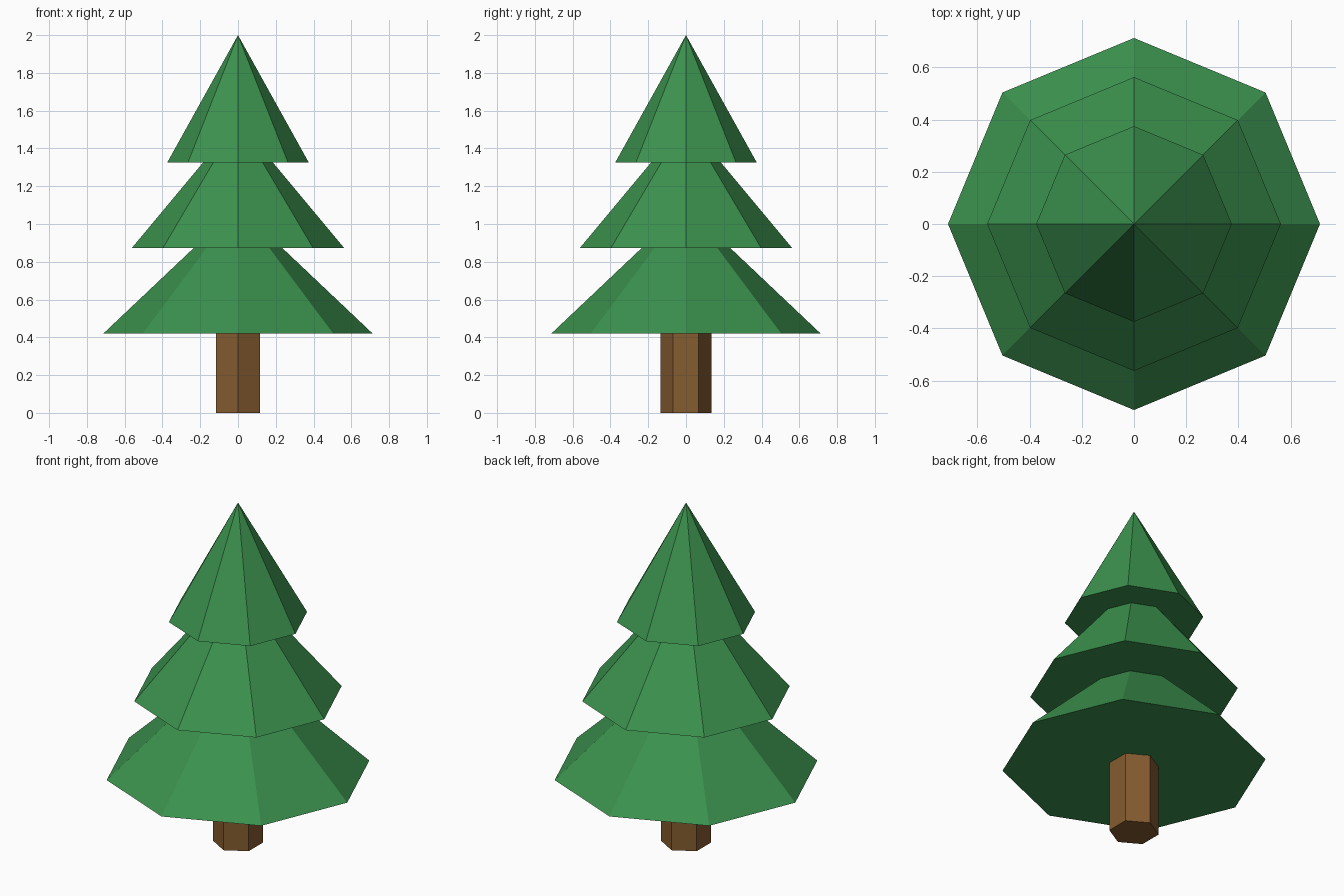
import bpy
import bmesh
from mathutils import Matrix

cube = bpy.data.objects.get("Cube")
if cube:
    bpy.data.objects.remove(cube, do_unlink=True)


def make_material(name, rgb):
    mat = bpy.data.materials.new(name)
    mat.use_nodes = True
    mat.diffuse_color = (*rgb, 1)
    mat.node_tree.nodes["Principled BSDF"].inputs["Base Color"].default_value = (*rgb, 1)
    return mat


def make_cone(name, sides, bottom_radius, top_radius, base, height, mat):
    """Capped, flat-shaded cone or prism with a corner on the y axis."""
    bm = bmesh.new()
    bmesh.ops.create_cone(bm, cap_ends=True, segments=sides,
                          radius1=bottom_radius, radius2=top_radius, depth=height,
                          matrix=Matrix.Translation((0, 0, base + height / 2)))
    bmesh.ops.remove_doubles(bm, verts=bm.verts, dist=0.0001)
    bmesh.ops.recalc_face_normals(bm, faces=bm.faces)
    mesh = bpy.data.meshes.new(name)
    bm.to_mesh(mesh)
    bm.free()
    mesh.materials.append(mat)
    obj = bpy.data.objects.new(name, mesh)
    bpy.context.collection.objects.link(obj)
    return obj


leaf_green = make_material("leaf_green", (0.044, 0.285, 0.076))
bark_brown = make_material("bark_brown", (0.235, 0.106, 0.029))

# Hexagonal trunk, its top tucked into the lowest tier
make_cone("trunk", 6, 0.135, 0.135, 0, 0.45, bark_brown)

# Three stacked eight-sided tiers of equal height
TIER_HEIGHT = 0.675
for name, radius, base in (("lower_foliage", 0.713, 0.42),
                           ("middle_foliage", 0.563, 0.872),
                           ("upper_foliage", 0.375, 1.325)):
    make_cone(name, 8, radius, 0, base, TIER_HEIGHT, leaf_green)
